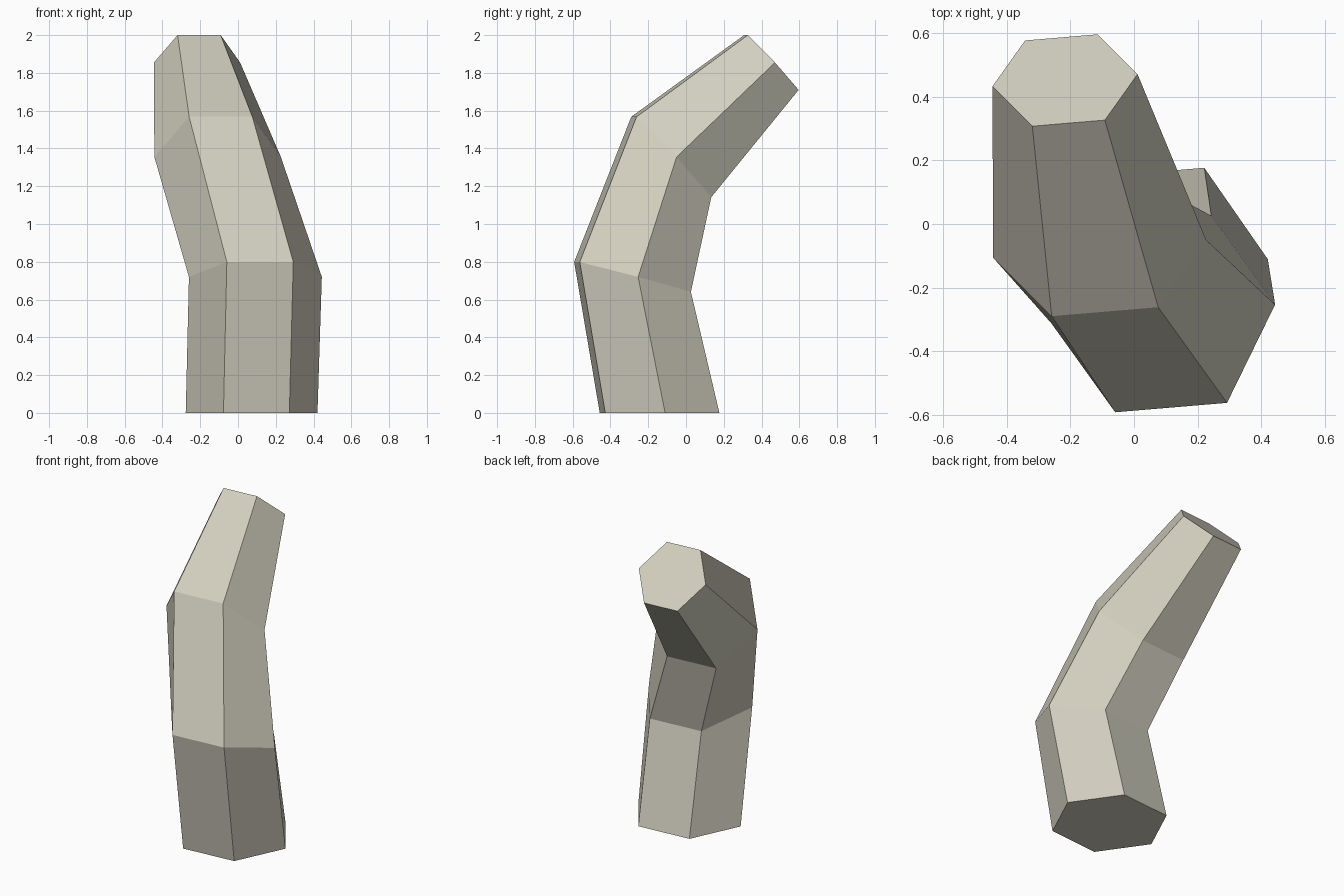
import bpy
import bmesh
from math import cos, sin, radians
from mathutils import Vector

cube = bpy.data.objects.get("Cube")
if cube:
    bpy.data.objects.remove(cube, do_unlink=True)

# Pale stone-beige material
mat = bpy.data.materials.new("pale_beige")
mat.use_nodes = True
colour = (0.64, 0.62, 0.52, 1.0)
mat.diffuse_color = colour
mat.node_tree.nodes["Principled BSDF"].inputs["Base Color"].default_value = colour

SIDES = 6
YAW = radians(4.8)


def hexagon(bm, centre, radius, pitch):
    """Ring of vertices, tipped backwards by pitch degrees."""
    p = radians(pitch)
    across = Vector((cos(YAW), sin(YAW), 0))
    depth = Vector((-sin(YAW) * cos(p), cos(YAW) * cos(p), -sin(p)))
    ring = []
    for i in range(SIDES):
        a = radians(360 / SIDES * i)
        ring.append(bm.verts.new(Vector(centre) + radius * (across * cos(a) + depth * sin(a))))
    return ring


# Bent stem: centre, radius and tilt of each section from base to tip
sections = [
    ((0.072, -0.14, 0), 0.35, 0),
    ((0.092, -0.283, 0.72), 0.353, 15),
    ((-0.108, -0.078, 1.355), 0.336, 47),
    ((-0.217, 0.452, 1.855), 0.229, 47),
]
bm = bmesh.new()
rings = [hexagon(bm, *s) for s in sections]
for low, high in zip(rings, rings[1:]):
    for i in range(SIDES):
        j = (i + 1) % SIDES
        bm.faces.new((low[i], low[j], high[j], high[i]))

# Flat end caps
bm.faces.new(list(reversed(rings[0])))
bm.faces.new(rings[-1])
bmesh.ops.recalc_face_normals(bm, faces=bm.faces[:])

mesh = bpy.data.meshes.new("bent_stem")
bm.to_mesh(mesh)
bm.free()
mesh.materials.append(mat)
stem = bpy.data.objects.new("bent_stem", mesh)
bpy.context.collection.objects.link(stem)
